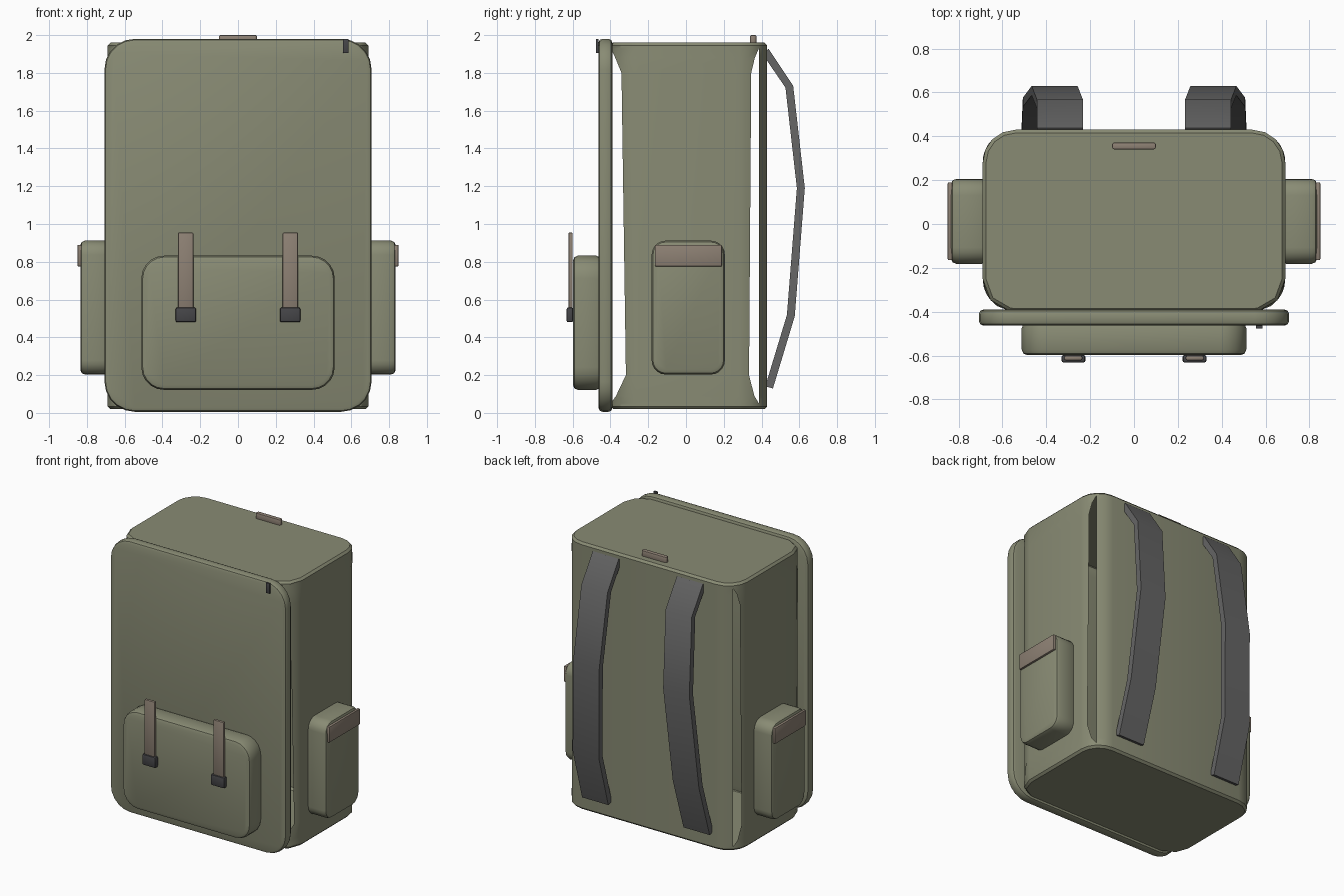
import bpy, bmesh
from math import cos, sin, radians
from mathutils import Vector

if "Cube" in bpy.data.objects:
    bpy.data.objects.remove(bpy.data.objects["Cube"])


def material(name, rgb):
    m = bpy.data.materials.new(name)
    m.diffuse_color = (*rgb, 1)
    m.use_nodes = True
    m.node_tree.nodes["Principled BSDF"].inputs["Base Color"].default_value = m.diffuse_color
    return m


CANVAS = material("olive_canvas", (0.25, 0.26, 0.175))
LEATHER = material("brown_leather", (0.27, 0.22, 0.175))
WEBBING = material("grey_webbing", (0.13, 0.13, 0.13))
METAL = material("dark_buckle", (0.06, 0.06, 0.065))


def finish(bm, name, mat):
    bmesh.ops.recalc_face_normals(bm, faces=bm.faces)
    me = bpy.data.meshes.new(name)
    bm.to_mesh(me)
    bm.free()
    me.materials.append(mat)
    ob = bpy.data.objects.new(name, me)
    bpy.context.collection.objects.link(ob)
    bpy.ops.object.select_all(action='DESELECT')
    ob.select_set(True)
    bpy.context.view_layer.objects.active = ob
    bpy.ops.object.shade_smooth_by_angle(angle=radians(35))
    return ob


def slab(name, lo, hi, axis, radius, bevel, mat):
    """Box from lo to hi, outline rounded around the axis, then rims softened."""
    lo, hi = Vector(lo), Vector(hi)
    bm = bmesh.new()
    bmesh.ops.create_cube(bm, size=1)
    for v in bm.verts:
        v.co = Vector((lo[i] + hi[i]) / 2 + v.co[i] * (hi[i] - lo[i]) for i in range(3))
    if radius:
        edges = [e for e in bm.edges
                 if abs(e.verts[0].co[axis] - e.verts[1].co[axis]) > 1e-4]
        bmesh.ops.bevel(bm, geom=edges, offset=radius, segments=5, profile=0.5,
                        affect='EDGES')
    bm.normal_update()
    rims = [e for e in bm.edges if e.calc_face_angle(0) > 1.2]
    bmesh.ops.bevel(bm, geom=rims, offset=bevel, segments=2, profile=0.5,
                    affect='EDGES')
    return finish(bm, name, mat)


# Main bag: rounded hollow box with a long open slit at each vertical corner
X, Y0, Y1, R = 0.69, -0.40, 0.43, 0.15
LEVELS = [(0.02, 0.015, 0), (0.035, 0, 0), (0.05, 0, 0), (0.09, 0, 0.5), (0.2, 0, 1),
          (1.8, 0, 0.8), (1.88, 0, 0.45), (1.93, 0, 0), (1.945, 0, 0), (1.96, 0.015, 0)]


def corner(sx, front, z, inset, opening):
    wide, end = (27, 80) if front else (21, 45)
    start = end + (wide - end) * opening
    angles = [0, start / 2, start, end, (end + 90) / 2, 90]
    r = R - inset
    pts = []
    for a in map(radians, angles):
        y = Y0 + R - r * sin(a) if front else Y1 - R + r * sin(a)
        pts.append(Vector((sx * (X - R + r * cos(a)), y, z)))
    return pts


bm = bmesh.new()
rings = []
for lv in LEVELS:
    loop = (corner(1, False, *lv) + corner(-1, False, *lv)[::-1]
            + corner(-1, True, *lv) + corner(1, True, *lv)[::-1])
    rings.append([bm.verts.new(p) for p in loop])
for k in range(len(rings) - 1):
    slit = LEVELS[k][2] or LEVELS[k + 1][2]
    for i in range(24):
        if slit and i % 6 == 2:
            continue
        j = (i + 1) % 24
        bm.faces.new((rings[k][i], rings[k][j], rings[k + 1][j], rings[k + 1][i]))
bm.faces.new(rings[0])
bm.faces.new(rings[-1])
bmesh.ops.remove_doubles(bm, verts=bm.verts, dist=1e-5)
finish(bm, "main_bag", CANVAS)

# Front panel and front pocket
slab("front_panel", (-0.707, -0.463, 0.006), (0.707, -0.39, 1.98), 1, 0.16, 0.02, CANVAS)
slab("front_pocket", (-0.512, -0.598, 0.122), (0.512, -0.45, 0.832), 1, 0.12, 0.025, CANVAS)

# Zip pull and top handle
slab("zip_pull", (0.556, -0.477, 1.905), (0.586, -0.462, 1.98), 1, 0, 0.003, METAL)
slab("top_handle", (-0.1, 0.34, 1.95), (0.1, 0.372, 2.0), 2, 0.012, 0.006, LEATHER)

# Shoulder strap centre line: x, y, z
STRAP = [(0.338, 0.42, 1.915), (0.338, 0.547, 1.727), (0.362, 0.608, 1.19),
         (0.402, 0.555, 0.515), (0.407, 0.44, 0.135)]


def shoulder_strap(name, s, width=0.21, thick=0.042):
    bm = bmesh.new()
    pts = [Vector(p) for p in STRAP]
    rows = []
    for i, p in enumerate(pts):
        t = pts[min(i + 1, 4)] - pts[max(i - 1, 0)]
        n = Vector((0, -t.z, t.y)).normalized() * thick / 2
        w = Vector((width / 2, 0, 0))
        rows.append([bm.verts.new(Vector((s * q.x, q.y, q.z)))
                     for q in (p - w - n, p + w - n, p + w + n, p - w + n)])
    for a, b in zip(rows, rows[1:]):
        for i in range(4):
            j = (i + 1) % 4
            bm.faces.new((a[i], a[j], b[j], b[i]))
    bm.faces.new(rows[0])
    bm.faces.new(rows[-1])
    finish(bm, name, WEBBING)


# Mirrored parts: pocket straps, buckles, side pockets, flaps, shoulder straps
for side, s in (("left", -1), ("right", 1)):
    def pair(name, lo, hi, *rest):
        xs = sorted((s * lo[0], s * hi[0]))
        return slab(side + name, (xs[0], *lo[1:]), (xs[1], *hi[1:]), *rest)

    pair("_pocket_strap", (0.236, -0.622, 0.53), (0.318, -0.6, 0.955), 1, 0, 0.007, LEATHER)
    pair("_buckle", (0.222, -0.632, 0.48), (0.33, -0.597, 0.558), 1, 0, 0.009, METAL)
    pair("_side_pocket", (0.67, -0.182, 0.203), (0.835, 0.206, 0.912), 0, 0.075, 0.025, CANVAS)
    pair("_pocket_flap", (0.828, -0.165, 0.775), (0.85, 0.19, 0.89), 0, 0, 0.006, LEATHER)
    shoulder_strap(side + "_shoulder_strap", s)
